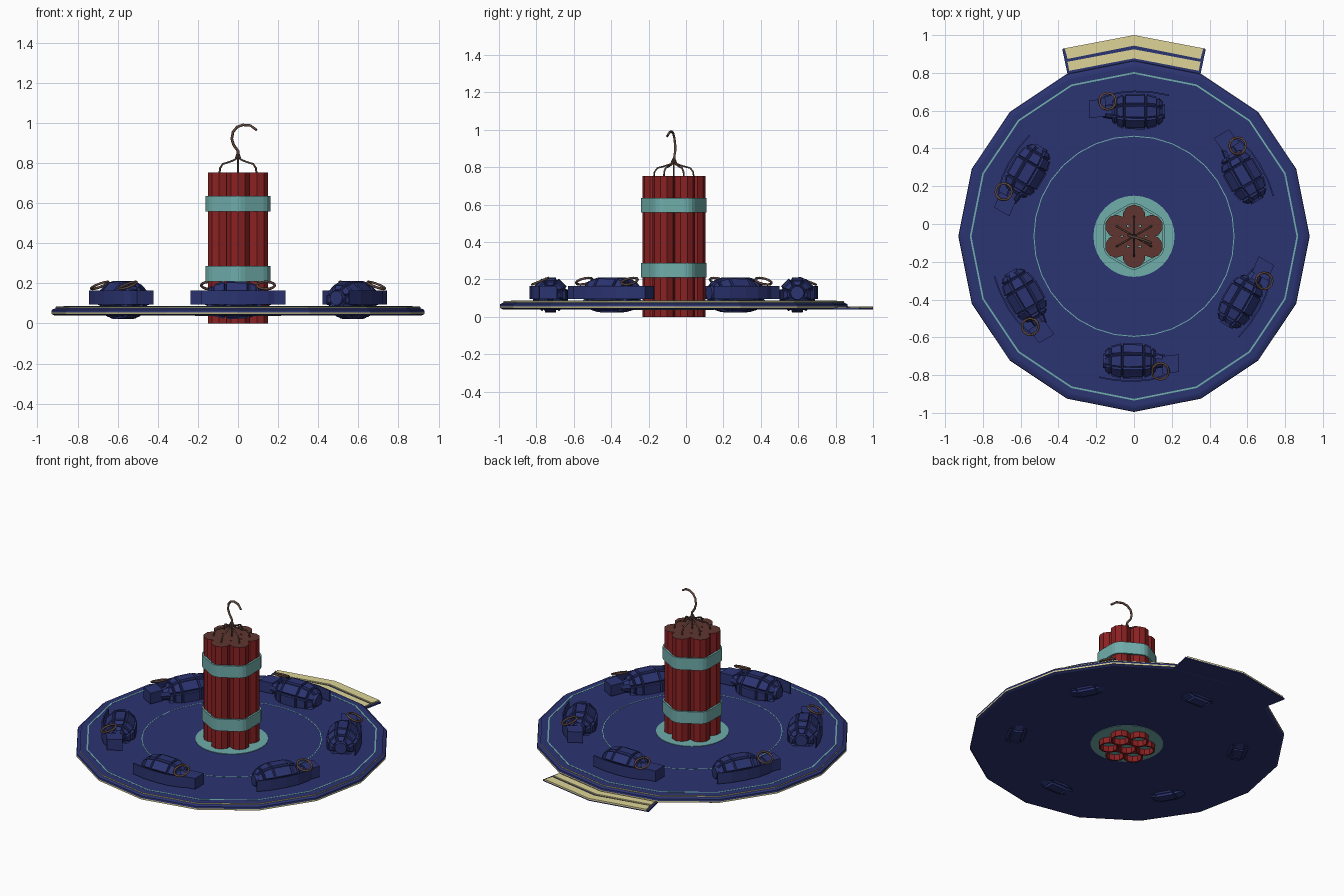
import bpy, bmesh, math
from mathutils import Vector, Matrix

if "Cube" in bpy.data.objects:
    bpy.data.objects.remove(bpy.data.objects["Cube"])

CY, DECK = -0.065, 0.085          # disc centre in y, deck height
TAU = 2 * math.pi


def material(name, rgb):
    m = bpy.data.materials.new(name)
    m.diffuse_color = (*rgb, 1)
    m.use_nodes = True
    m.node_tree.nodes["Principled BSDF"].inputs["Base Color"].default_value = m.diffuse_color
    return m


BLUE = material("navy_blue", (0.024, 0.034, 0.165))
YELLOW = material("pale_yellow", (0.73, 0.66, 0.31))
TEAL = material("teal", (0.16, 0.42, 0.41))
RED = material("dark_red", (0.255, 0.015, 0.016))
BROWN = material("cap_brown", (0.115, 0.036, 0.028))
CORD = material("cord_brown", (0.12, 0.065, 0.050))


def finish(name, bm, mats):
    bmesh.ops.recalc_face_normals(bm, faces=bm.faces[:])
    me = bpy.data.meshes.new(name)
    bm.to_mesh(me)
    bm.free()
    for m in mats:
        me.materials.append(m)
    ob = bpy.data.objects.new(name, me)
    bpy.context.collection.objects.link(ob)
    return ob


def loft(loops, ids=None, caps=(0, 0), closed=False):
    """Skin a row of point loops; ids gives a material per segment."""
    bm = bmesh.new()
    rows = [[bm.verts.new(p) for p in loop] for loop in loops]
    n = len(rows[0])
    pairs = list(zip(rows, rows[1:] + rows[:1])) if closed else list(zip(rows, rows[1:]))
    for k, (a, b) in enumerate(pairs):
        for i in range(n):
            j = (i + 1) % n
            f = bm.faces.new((a[i], a[j], b[j], b[i]))
            f.material_index = ids[k] if ids else 0
    if not closed:
        for row, idx in zip((rows[0], rows[-1]), caps):
            bm.faces.new(row).material_index = idx
    return bm


def circle(r, z, n, x=0.0, y=CY, turn=0.0):
    return [(x + r * math.cos(TAU * i / n + turn), y + r * math.sin(TAU * i / n + turn), z)
            for i in range(n)]


def lathe(name, profile, n, mats, ids=None, caps=(0, 0), closed=False, **kw):
    loops = [circle(r, z, n, **kw) for r, z in profile]
    return finish(name, loft(loops, ids, caps, closed), mats)


def box_loop(t, r0, r1, z0, z1):
    return [(t, r0, z0), (t, r1, z0), (t, r1, z1), (t, r0, z1)]


def tube(name, points, radius, mat, cyclic=False):
    cu = bpy.data.curves.new(name, "CURVE")
    cu.dimensions = "3D"
    cu.bevel_depth, cu.bevel_resolution, cu.use_fill_caps = radius, 1, True
    sp = cu.splines.new("POLY")
    sp.points.add(len(points) - 1)
    for p, co in zip(sp.points, points):
        p.co = (*co, 1)
    sp.use_cyclic_u = cyclic
    cu.materials.append(mat)
    ob = bpy.data.objects.new(name, cu)
    bpy.context.collection.objects.link(ob)
    return ob


# Sixteen-sided disc with two upright yellow edge stripes
lathe("disc", [(0.915, 0.040), (0.930, 0.047), (0.930, 0.056), (0.928, 0.068),
               (0.910, 0.076), (0.910, 0.083), (0.900, DECK)],
      16, [BLUE, YELLOW], [0, 1, 0, 0, 1, 0])

# Teal inlay lines and centre hub
for name, r, w in (("outer_line", 0.865, 0.009), ("inner_line", 0.530, 0.005)):
    n = 16 if r > 0.6 else 32
    lathe(name, [(r - w / 2, DECK - 0.002), (r - w / 2, DECK + 0.001),
                 (r + w / 2, DECK + 0.001), (r + w / 2, DECK - 0.002)],
          n, [TEAL], closed=True)
lathe("hub_plate", [(0.215, 0.037), (0.215, DECK + 0.003)], 32, [TEAL])


# Bent flap at the back with two yellow strips
def chevron(name, y_out, y_in, half_out, half_in, drop, z0, z1, mat):
    loops = []
    for s in (-1, 0, 1):
        d = drop * abs(s)
        o, i = (s * half_out, y_out - d), (s * half_in, y_in - d)
        loops.append([(*i, z0), (*o, z0), (*o, z1), (*i, z1)])
    finish(name, loft(loops), [mat])


chevron("flap", 0.999, 0.855, 0.38, 0.35, 0.072, 0.040, 0.049, BLUE)
chevron("flap_outer_strip", 1.0, 0.944, 0.367, 0.352, 0.070, 0.047, 0.056, YELLOW)
chevron("flap_inner_strip", 0.925, 0.877, 0.352, 0.343, 0.066, 0.047, 0.056, YELLOW)

# Bundle of seven sticks: hollow at the foot, brown cap on top
SPREAD = 0.108
hexa = [math.radians(30 + 60 * k) for k in range(6)]
centres = [(0.0, CY)] + [(SPREAD * math.cos(a), CY + SPREAD * math.sin(a)) for a in hexa]
for x, y in centres:
    lathe("stick", [(0.050, 0.70), (0.050, 0.0), (0.060, 0.0), (0.060, 0.753)],
          10, [RED, BROWN], [0, 0, 0], (0, 1), x=x, y=y, turn=math.pi / 10)


# Tape bands hugging the bundle
def hull(r, z):
    return [(SPREAD * math.cos(a) + r * math.cos(a + d), CY + SPREAD * math.sin(a) + r * math.sin(a + d), z)
            for a in hexa for d in (-math.pi / 6, -math.pi / 18, math.pi / 18, math.pi / 6)]


for z0, z1 in ((0.210, 0.287), (0.558, 0.635)):
    loops = [hull(0.055, z0), hull(0.068, z0), hull(0.068, z1), hull(0.055, z1)]
    finish("band", loft(loops, closed=True), [TEAL])

# Short fuses gathered into one hooked main fuse
for a in hexa:
    c, s = math.cos(a), math.sin(a)
    tube("short_fuse", [(c * r, CY + s * r, z) for r, z in
                        ((0.107, 0.745), (0.103, 0.775), (0.088, 0.795), (0.045, 0.807),
                         (0.015, 0.818), (0.004, 0.845))], 0.005, CORD)
tube("centre_fuse", [(0, CY, 0.745), (0, CY, 0.84)], 0.005, CORD)
tube("main_fuse", [(0, CY, 0.82), (0, CY + 0.003, 0.86), (-0.022, CY + 0.008, 0.89),
                   (-0.031, CY + 0.007, 0.92), (-0.025, CY + 0.003, 0.955),
                   (-0.004, CY - 0.003, 0.98), (0.025, CY - 0.011, 0.99),
                   (0.062, CY - 0.022, 0.987), (0.092, CY - 0.036, 0.965)], 0.0068, CORD)

# Six grenades lying in a circle: local x runs along the circle, y outwards
R, Z = 0.66, 0.117


def grenade():
    parts = []
    # Segmented body: broad blocks raised from an eight-sided barrel
    prof = [(-0.150, 0.042), (-0.120, 0.072), (-0.062, 0.088), (0.050, 0.086),
            (0.090, 0.068), (0.112, 0.042)]
    bm = loft([[(t, R + r * math.cos(TAU * (i + 0.5) / 8), Z + r * math.sin(TAU * (i + 0.5) / 8))
                for i in range(8)] for t, r in prof])
    bmesh.ops.recalc_face_normals(bm, faces=bm.faces[:])
    blocks = [f for f in bm.faces if len(f.verts) == 4]
    bmesh.ops.inset_individual(bm, faces=blocks, thickness=0.004, depth=0.0)
    bmesh.ops.inset_individual(bm, faces=blocks, thickness=0.003, depth=0.013)
    parts.append(finish("grenade_body", bm, [BLUE]))
    # Base plug and neck
    plug = [(-0.165, 0.036), (-0.145, 0.042), (0.110, 0.042), (0.165, 0.032)]
    parts.append(finish("grenade_neck", loft(
        [[(t, R + r * math.cos(TAU * i / 10), Z + 0.01 + r * math.sin(TAU * i / 10))
          for i in range(10)] for t, r in plug]), [BLUE]))
    # Fuse head box, slightly turned
    parts.append(finish("grenade_head", loft([box_loop(0.150, R - 0.025, R + 0.070, 0.095, 0.165),
                                              box_loop(0.238, R - 0.035, R + 0.058, 0.095, 0.165)]), [BLUE]))
    # Curved lever strip along the outer side
    path = [(0.200, 0.712), (0.150, 0.740), (0.080, 0.760), (0.0, 0.767), (-0.100, 0.762), (-0.185, 0.746)]
    parts.append(finish("grenade_lever", loft([box_loop(t, r - 0.004, r + 0.004, 0.095, 0.165)
                                               for t, r in path]), [BLUE]))
    # Pull ring, lying over the shoulder and dipping outwards
    ring = [(0.14 + 0.044 * math.cos(TAU * i / 12), 0.715 + 0.044 * math.sin(TAU * i / 12),
             0.190 - 0.018 * math.sin(TAU * i / 12)) for i in range(12)]
    parts.append(tube("pull_ring", ring, 0.0065, CORD, True))
    return parts


first = grenade()
for k in range(6):
    # 90 degrees puts the grenade on the back; local x follows the circle
    a = math.radians(90 + 60 * k)
    out, along = Vector((math.cos(a), math.sin(a), 0)), Vector((-math.sin(a), math.cos(a), 0))
    frame = Matrix((along, out, Vector((0, 0, 1)))).transposed().to_4x4()
    frame.translation = (0, CY, 0)
    for src in first:
        ob = src
        if k:
            ob = src.copy()
            bpy.context.collection.objects.link(ob)
        ob.matrix_world = frame
